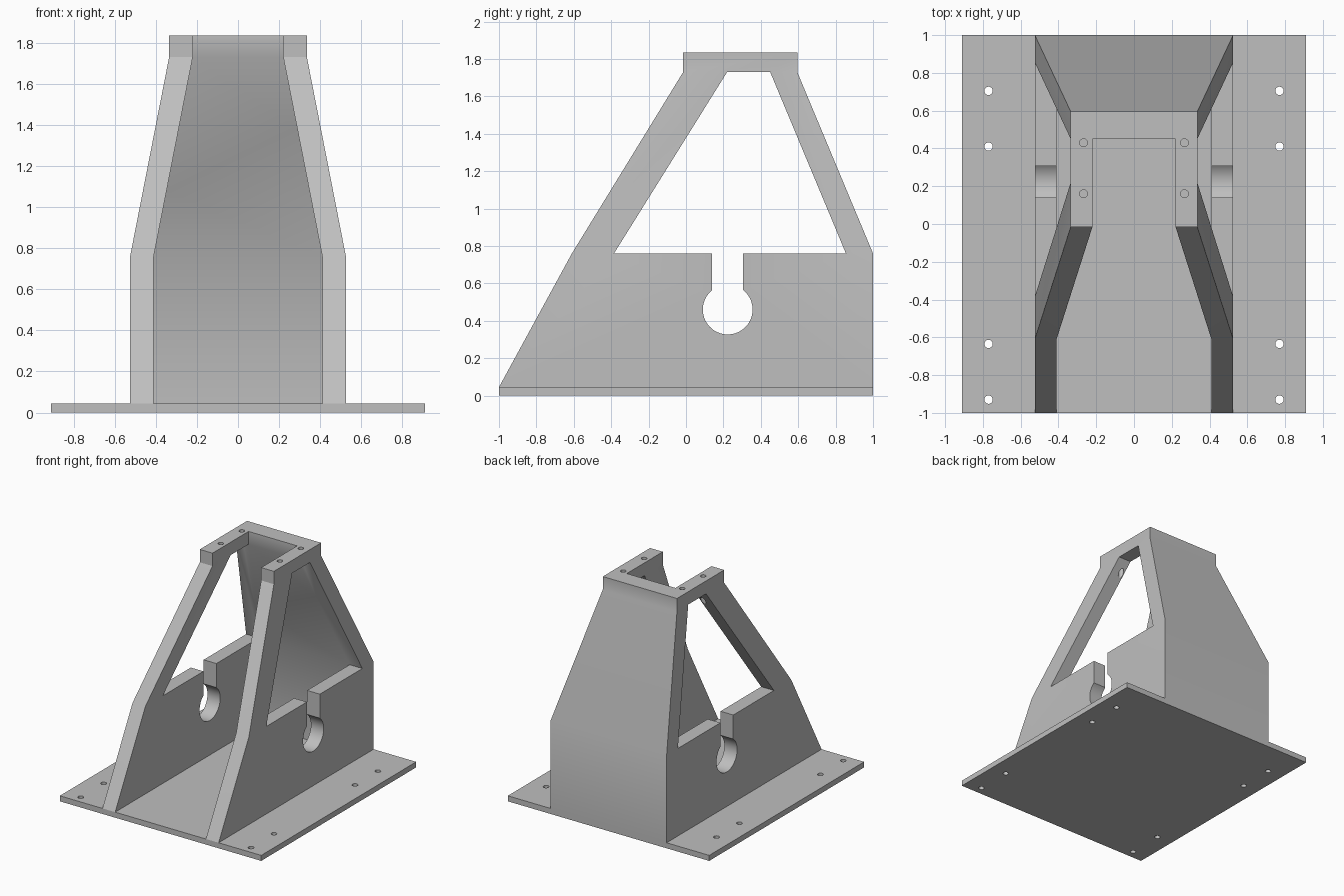
import bpy
import bmesh
import math

cube = bpy.data.objects.get("Cube")
if cube:
    bpy.data.objects.remove(cube, do_unlink=True)

grey = bpy.data.materials.new("plain_grey")
grey.use_nodes = True
grey.diffuse_color = (0.52, 0.52, 0.52, 1)
grey.node_tree.nodes["Principled BSDF"].inputs["Base Color"].default_value = grey.diffuse_color


def finish(name, bm):
    bmesh.ops.recalc_face_normals(bm, faces=bm.faces)
    mesh = bpy.data.meshes.new(name)
    bm.to_mesh(mesh)
    bm.free()
    mesh.materials.append(grey)
    obj = bpy.data.objects.new(name, mesh)
    bpy.context.collection.objects.link(obj)
    return obj


def loft(name, rings):
    """Closed solid through matching rings of points."""
    bm = bmesh.new()
    loops = [[bm.verts.new(p) for p in ring] for ring in rings]
    for a, b in zip(loops, loops[1:]):
        for i in range(len(a)):
            j = (i + 1) % len(a)
            bm.faces.new((a[i], a[j], b[j], b[i]))
    bm.faces.new(loops[0])
    bm.faces.new(loops[-1])
    return finish(name, bm)


def tower(name, levels):
    """Stack of rectangles given as (z, front y, back y, half width)."""
    return loft(name, [[(-w, f, z), (w, f, z), (w, b, z), (-w, b, z)]
                       for z, f, b, w in levels])


def side_prism(name, profile):
    """Side profile of (y, z) points swept across the full width."""
    return loft(name, [[(x, y, z) for y, z in profile] for x in (-1, 1)])


def drill(name, spots, radius, low, high):
    """Vertical round bars, mirrored left and right."""
    bm = bmesh.new()
    for x, y in spots:
        for side in (-1, 1):
            made = bmesh.ops.create_cone(bm, cap_ends=True, segments=32, radius1=radius,
                                         radius2=radius, depth=high - low)
            bmesh.ops.translate(bm, verts=made["verts"], vec=(side * x, y, (low + high) / 2))
    return finish(name, bm)


def activate(obj):
    bpy.ops.object.select_all(action="DESELECT")
    obj.select_set(True)
    bpy.context.view_layer.objects.active = obj


def cut(obj, cutter):
    cutter.hide_render = True
    mod = obj.modifiers.new("cut", "BOOLEAN")
    mod.operation = "DIFFERENCE"
    mod.solver = "EXACT"
    mod.object = cutter
    activate(obj)
    bpy.ops.object.modifier_apply(modifier=mod.name)
    bpy.data.objects.remove(cutter, do_unlink=True)


# Main heights: plate top, wall shoulder, cap underside, cap top
PLATE, SHOULDER, CAP, TOP = 0.045, 0.76, 1.73, 1.835

# Base plate with four bolt holes on each side
base = tower("base_plate", [(0, -1, 1, 0.91), (PLATE, -1, 1, 0.91)])
cut(base, drill("bolt_holes", [(0.77, y) for y in (0.705, 0.41, -0.635, -0.93)],
                0.022, -0.1, 0.2))

# Tapered frame: outer shape, then the open-fronted channel
frame = tower("tapered_frame", [(PLATE, -1, 1, 0.525), (SHOULDER, -0.61, 1, 0.525),
                                (CAP, -0.015, 0.595, 0.335), (TOP, -0.015, 0.595, 0.335)])
cut(frame, tower("channel", [(-0.2, -1.3, 0.855, 0.41), (SHOULDER, -1.3, 0.855, 0.41),
                             (CAP, -1.3, 0.45, 0.22), (2, -1.3, 0.45, 0.22)]))

# Side windows between the sloping struts
cut(frame, side_prism("window", [(-0.385, SHOULDER), (0.855, SHOULDER),
                                 (0.45, CAP), (0.22, CAP)]))

# Keyhole slots: a round seat open upwards through a narrow neck
cy, cz, r, half = 0.223, 0.46, 0.133, 0.083
start = math.asin(half / r)
arc = [start + (math.tau - 2 * start) * i / 48 for i in range(49)]
keyhole = [(cy + r * math.sin(a), cz + r * math.cos(a)) for a in arc]
keyhole += [(cy - half, 0.9), (cy + half, 0.9)]
cut(frame, side_prism("keyhole", keyhole))

# Screw holes down through the cap
cut(frame, drill("screw_holes", [(0.267, 0.43), (0.267, 0.16)], 0.021, 1.5, 1.95))

for obj in (base, frame):
    activate(obj)
    bpy.ops.object.shade_smooth_by_angle(angle=math.radians(30))
